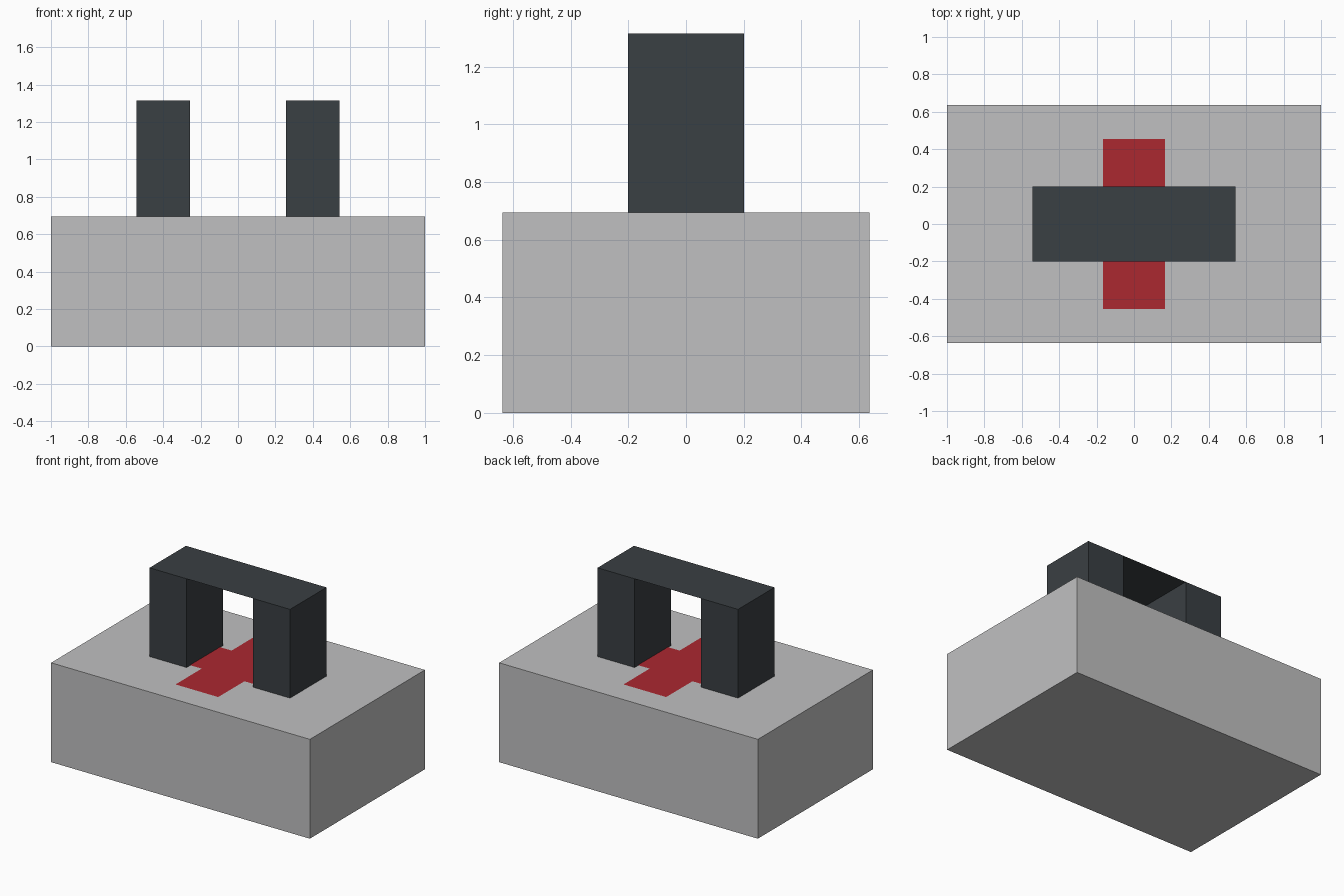
import bpy, bmesh

if "Cube" in bpy.data.objects:
    bpy.data.objects.remove(bpy.data.objects["Cube"])


def material(name, colour):
    m = bpy.data.materials.new(name)
    m.diffuse_color = (*colour, 1)
    m.use_nodes = True
    m.node_tree.nodes["Principled BSDF"].inputs["Base Color"].default_value = m.diffuse_color
    return m


GREY = material("light grey", (0.53, 0.53, 0.535))
DARK = material("dark slate", (0.042, 0.050, 0.056))
RED = material("red", (0.41, 0.021, 0.030))


def finish(name, bm, mat):
    mesh = bpy.data.meshes.new(name)
    bm.to_mesh(mesh)
    bm.free()
    mesh.materials.append(mat)
    obj = bpy.data.objects.new(name, mesh)
    bpy.context.collection.objects.link(obj)
    return obj


def box(name, lo, hi, mat):
    bm = bmesh.new()
    bmesh.ops.create_cube(bm, size=1)
    for v in bm.verts:
        for i in range(3):
            v.co[i] = lo[i] if v.co[i] < 0 else hi[i]
    return finish(name, bm, mat)


def sheet(name, outline, z, mat):
    bm = bmesh.new()
    bm.faces.new([bm.verts.new((x, y, z)) for x, y in outline])
    return finish(name, bm, mat)


TOP, HANDLE_TOP = 0.694, 1.314
OUT, INN, DEPTH = 0.543, 0.256, 0.201

# Case
box("case", (-1, -0.635, 0), (1, 0.635, TOP), GREY)

# Handle: two posts joined by a paper-thin flat top
box("handle_post_left", (-OUT, -DEPTH, TOP), (-INN, DEPTH, HANDLE_TOP), DARK)
box("handle_post_right", (INN, -DEPTH, TOP), (OUT, DEPTH, HANDLE_TOP), DARK)
sheet("handle_top", [(-INN, -DEPTH), (INN, -DEPTH), (INN, DEPTH), (-INN, DEPTH)],
      HANDLE_TOP, DARK)

# Red cross painted on the lid: one quarter turned four times
A, B = 0.165, 0.454
cross = []
quarter = [(A, -B), (A, -A), (B, -A)]
for _ in range(4):
    cross += quarter
    quarter = [(-y, x) for x, y in quarter]
outline = [p for i, p in enumerate(cross) if p not in cross[:i]]
sheet("red_cross", outline, TOP + 0.003, RED)
